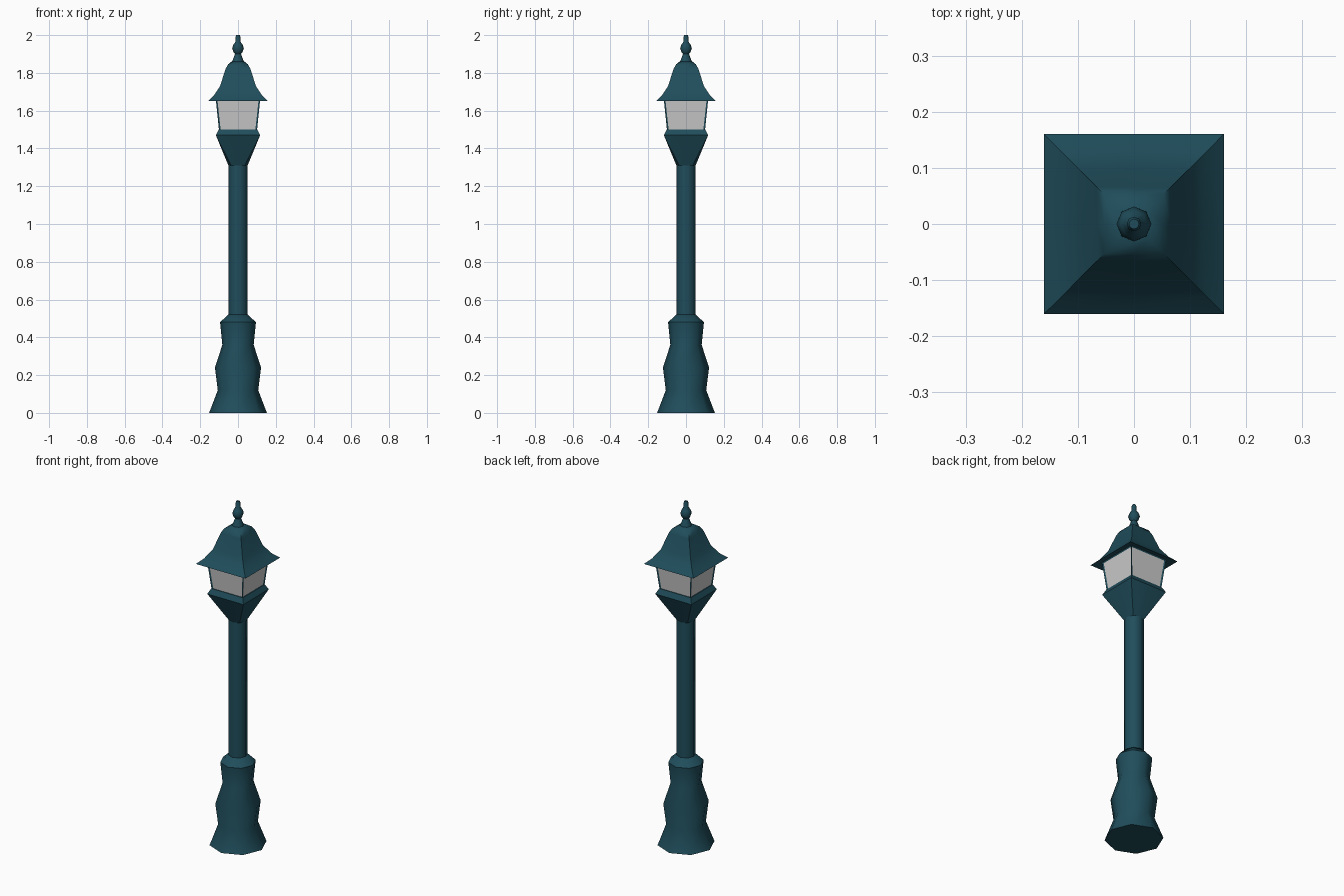
import bpy, bmesh, math

if "Cube" in bpy.data.objects:
    bpy.data.objects.remove(bpy.data.objects["Cube"])

teal = bpy.data.materials.new("teal_paint")
teal.diffuse_color = (0.014, 0.075, 0.105, 1)
teal.use_nodes = True
teal.node_tree.nodes["Principled BSDF"].inputs["Base Color"].default_value = teal.diffuse_color


def ring(z, r, square=False):
    """Eight points: an octagon with corners on the axes, or a square of half width r."""
    pts = []
    for i in range(8):
        a = i * math.pi / 4
        x, y = math.cos(a), math.sin(a)
        k = r / max(abs(x), abs(y)) if square else r
        pts.append((x * k, y * k, z))
    return pts


def finish(name, bm, angle=50):
    bmesh.ops.recalc_face_normals(bm, faces=bm.faces)
    me = bpy.data.meshes.new(name)
    bm.to_mesh(me)
    bm.free()
    ob = bpy.data.objects.new(name, me)
    bpy.context.collection.objects.link(ob)
    bpy.ops.object.select_all(action='DESELECT')
    ob.select_set(True)
    bpy.context.view_layer.objects.active = ob
    bpy.ops.object.shade_smooth_by_angle(angle=math.radians(angle))
    return ob


def loft(name, rings):
    """Skin a stack of eight-point rings and cap both ends."""
    bm = bmesh.new()
    rows = [[bm.verts.new(p) for p in r] for r in rings]
    for a, b in zip(rows, rows[1:]):
        for i in range(8):
            j = (i + 1) % 8
            bm.faces.new((a[i], a[j], b[j], b[i]))
    bm.faces.new(rows[0])
    bm.faces.new(rows[-1])
    ob = finish(name, bm)
    ob.data.materials.append(teal)
    return ob


# Bulging pedestal and straight pole
loft("pedestal", [ring(z, r) for z, r in
     [(0, .153), (.12, .107), (.24, .122), (.36, .083), (.48, .095), (.52, .052)]])
loft("pole", [ring(.51, .051), ring(1.32, .051)])

# Flared cup, round below and square above
loft("lantern_cup", [ring(1.31, .051), ring(1.47, .117, True), ring(1.50, .102, True)])

# Swept square roof closing to a round top
loft("roof", [ring(z, r, True) for z, r in
     [(1.665, .115), (1.65, .16), (1.68, .128), (1.73, .095), (1.82, .066), (1.845, .053)]]
     + [ring(1.86, .034)])

# Finial with a ball
loft("finial", [ring(z, r) for z, r in
     [(1.855, .033), (1.90, .016), (1.91, .024), (1.93, .031), (1.95, .024),
      (1.965, .013), (1.99, .013), (2.0, .009)]])

# Tapered lantern box: inset each side to leave a frame around the glass
bm = bmesh.new()
bmesh.ops.create_cube(bm, size=2)
for v in bm.verts:
    top = v.co.z > 0
    h = .118 if top else .1
    v.co = (v.co.x * h, v.co.y * h, 1.665 if top else 1.49)
bm.normal_update()
sides = [f for f in bm.faces if abs(f.normal.z) < .5]
for f in bm.faces:
    f.material_index = 0
bmesh.ops.inset_individual(bm, faces=sides, thickness=.012, depth=-.004)
for f in sides:
    f.material_index = 1
lantern = finish("lantern_frame_and_glass", bm, 20)
glass = bpy.data.materials.new("glass")
glass.diffuse_color = (.8, .8, .8, 1)
glass.use_nodes = True
glass.node_tree.nodes["Principled BSDF"].inputs["Base Color"].default_value = glass.diffuse_color
lantern.data.materials.append(teal)
lantern.data.materials.append(glass)
